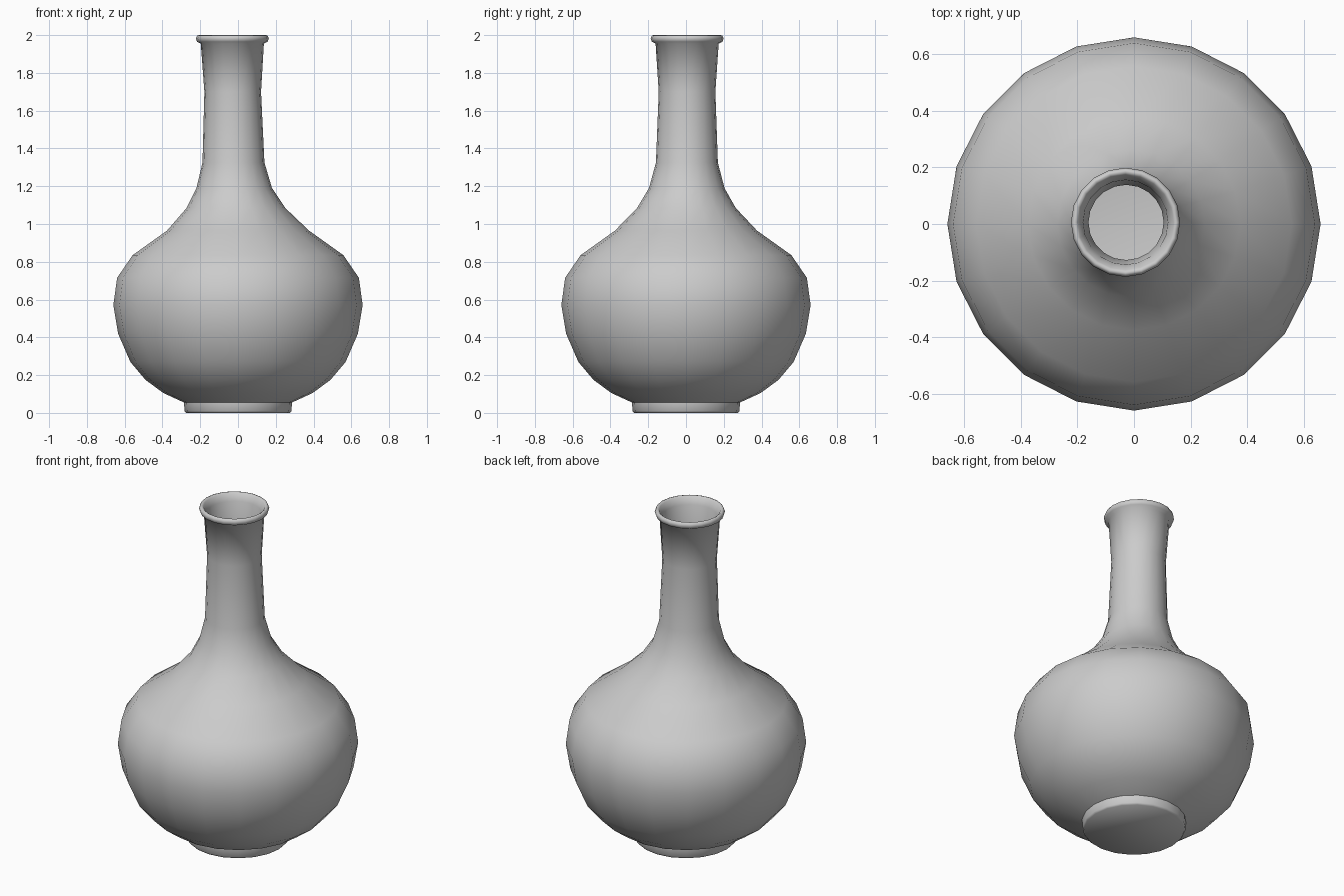
import bpy, bmesh, math

cube = bpy.data.objects.get("Cube")
if cube:
    bpy.data.objects.remove(cube, do_unlink=True)

SIDES = 20

# Outer outline, base to lip: radius, height, sideways lean of the ring
outer = [(0.275, 0.0, 0), (0.283, 0.01, 0), (0.286, 0.055, 0), (0.395, 0.105, 0),
         (0.49, 0.175, 0), (0.57, 0.27, 0), (0.635, 0.42, 0), (0.66, 0.57, 0),
         (0.64, 0.715, 0), (0.558, 0.835, 0), (0.376, 0.965, 0), (0.261, 1.085, -0.011),
         (0.2, 1.19, -0.02), (0.164, 1.325, -0.024), (0.15, 1.7, -0.028),
         (0.167, 1.955, -0.03), (0.187, 1.965, -0.03), (0.193, 1.983, -0.03),
         (0.187, 1.997, -0.03), (0.178, 2.0, -0.03), (0.169, 1.993, -0.03)]

# Inner wall follows the outer one at a small thickness, from lip to floor
WALL = 0.017
inner = [(r - WALL, z, lean) for r, z, lean in reversed(outer[3:16])]
inner.append((0.27, 0.07, 0))


def lathe(name, profile, material):
    """Stack rings of the profile, bridge them and cap both ends."""
    bm = bmesh.new()
    rings = []
    for r, z, lean in profile:
        rings.append([bm.verts.new((lean + r * math.cos(i * math.tau / SIDES),
                                    -0.2 * lean + r * math.sin(i * math.tau / SIDES), z))
                      for i in range(SIDES)])
    for low, high in zip(rings, rings[1:]):
        for i in range(SIDES):
            j = (i + 1) % SIDES
            bm.faces.new((low[i], low[j], high[j], high[i]))
    bm.faces.new(list(reversed(rings[0])))
    bm.faces.new(rings[-1])
    bmesh.ops.recalc_face_normals(bm, faces=bm.faces)
    mesh = bpy.data.meshes.new(name)
    bm.to_mesh(mesh)
    bm.free()
    mesh.materials.append(material)
    obj = bpy.data.objects.new(name, mesh)
    bpy.context.collection.objects.link(obj)
    return obj


# Plain grey glaze
grey = bpy.data.materials.new("grey_ceramic")
grey.use_nodes = True
colour = (0.6, 0.6, 0.6, 1)
grey.diffuse_color = colour
grey.node_tree.nodes["Principled BSDF"].inputs["Base Color"].default_value = colour

# Hollow vase with foot, round belly, leaning neck and rolled lip
vase = lathe("vase", outer + inner, grey)
bpy.ops.object.select_all(action="DESELECT")
vase.select_set(True)
bpy.context.view_layer.objects.active = vase
bpy.ops.object.shade_smooth_by_angle(angle=math.radians(60))
